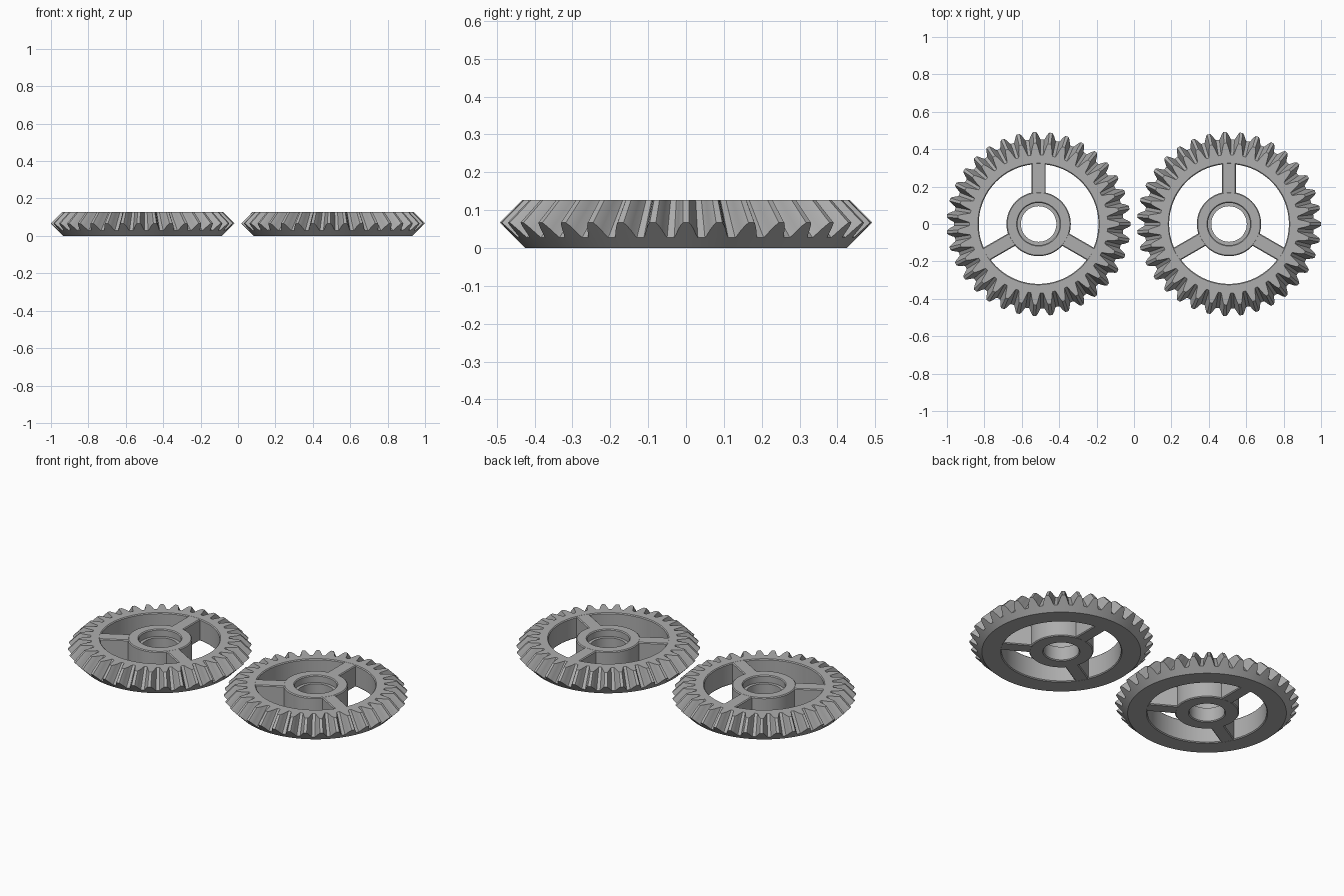
import bpy, bmesh
from math import cos, sin, pi, radians
from mathutils import Matrix, Vector

if "Cube" in bpy.data.objects:
    bpy.data.objects.remove(bpy.data.objects["Cube"])

TEETH = 35
HEIGHT = 0.127
BASE_R, ROOT_R, TIP_R = 0.425, 0.453, 0.492
APEX = 0.562          # height where all tooth lines converge
PITCH = 2 * pi / TEETH
CHAMFER = 0.005

steel = bpy.data.materials.new("grey steel")
steel.use_nodes = True
grey = (0.42, 0.42, 0.42, 1)
steel.diffuse_color = grey
steel.node_tree.nodes["Principled BSDF"].inputs["Base Color"].default_value = grey


def finish(bm, name, x):
    bmesh.ops.recalc_face_normals(bm, faces=bm.faces)
    mesh = bpy.data.meshes.new(name)
    bm.to_mesh(mesh)
    bm.free()
    mesh.materials.append(steel)
    ob = bpy.data.objects.new(name, mesh)
    ob.location.x = x
    bpy.context.collection.objects.link(ob)
    bpy.ops.object.select_all(action="DESELECT")
    ob.select_set(True)
    bpy.context.view_layer.objects.active = ob
    bpy.ops.object.shade_smooth_by_angle(angle=radians(25))


def ring_solid(loops, name, x):
    """Skin closed rings of equal length into a torus-like solid."""
    bm = bmesh.new()
    rings = [[bm.verts.new(p) for p in loop] for loop in loops]
    n = len(rings[0])
    for a, b in zip(rings, rings[1:] + rings[:1]):
        for i in range(n):
            j = (i + 1) % n
            bm.faces.new((a[i], a[j], b[j], b[i]))
    finish(bm, name, x)


def circle(r, z, angles):
    return [Vector((r * cos(a), r * sin(a), z)) for a in angles]


# Half tooth: (offset in pitches, height from root to tip), mirrored about the tip
half = [(0.385, 0), (0.335, 0.13), (0.25, 0.5), (0.17, 0.8), (0.095, 1)]
tooth = [(-o, h) for o, h in half] + [(o, h) for o, h in reversed(half)]


def toothed_rim(name, x):
    angles, back, top = [], [], []
    for k in range(TEETH):
        for offset, h in tooth:
            a = (k + offset) * PITCH
            r = ROOT_R + (TIP_R - ROOT_R) * h
            z = r - BASE_R
            s = (APEX - HEIGHT) / (APEX - z)
            angles.append(a)
            back.append(Vector((r * cos(a), r * sin(a), z)))
            top.append(Vector((r * s * cos(a), r * s * sin(a), HEIGHT)))
    inner = 0.32
    ring_solid([circle(inner, CHAMFER, angles),
                circle(inner + CHAMFER, 0, angles),
                circle(BASE_R, 0, angles),
                back, top,
                circle(inner + CHAMFER, HEIGHT, angles),
                circle(inner, HEIGHT - CHAMFER, angles)], name, x)


def hub(name, x):
    angles = [2 * pi * i / 96 for i in range(96)]
    profile = [(0.095, 0.005), (0.1, 0), (0.167, 0), (0.172, 0.005),
               (0.172, HEIGHT - CHAMFER), (0.167, HEIGHT),
               (0.118, HEIGHT), (0.113, HEIGHT - CHAMFER),
               (0.113, 0.085), (0.095, 0.085)]
    ring_solid([circle(r, z, angles) for r, z in profile], name, x)


def spoke(name, x, angle):
    bm = bmesh.new()
    bmesh.ops.create_cube(bm, size=1)
    bmesh.ops.scale(bm, vec=(0.175, 0.076, HEIGHT - 0.001), verts=bm.verts)
    long_edges = [e for e in bm.edges
                  if abs(e.verts[0].co.x - e.verts[1].co.x) > 0.1]
    bmesh.ops.bevel(bm, geom=long_edges, offset=CHAMFER, segments=1, affect="EDGES")
    bmesh.ops.translate(bm, vec=(0.2475, 0, HEIGHT / 2), verts=bm.verts)
    bmesh.ops.rotate(bm, matrix=Matrix.Rotation(angle, 3, "Z"), verts=bm.verts)
    finish(bm, name, x)


# Two matching gears side by side
for side, x in (("left", 0.508), ("right", -0.51)):
    toothed_rim(side + "_toothed_rim", x)
    hub(side + "_hub", x)
    for i in range(3):
        spoke(f"{side}_spoke_{i + 1}", x, radians(90 + 120 * i))
